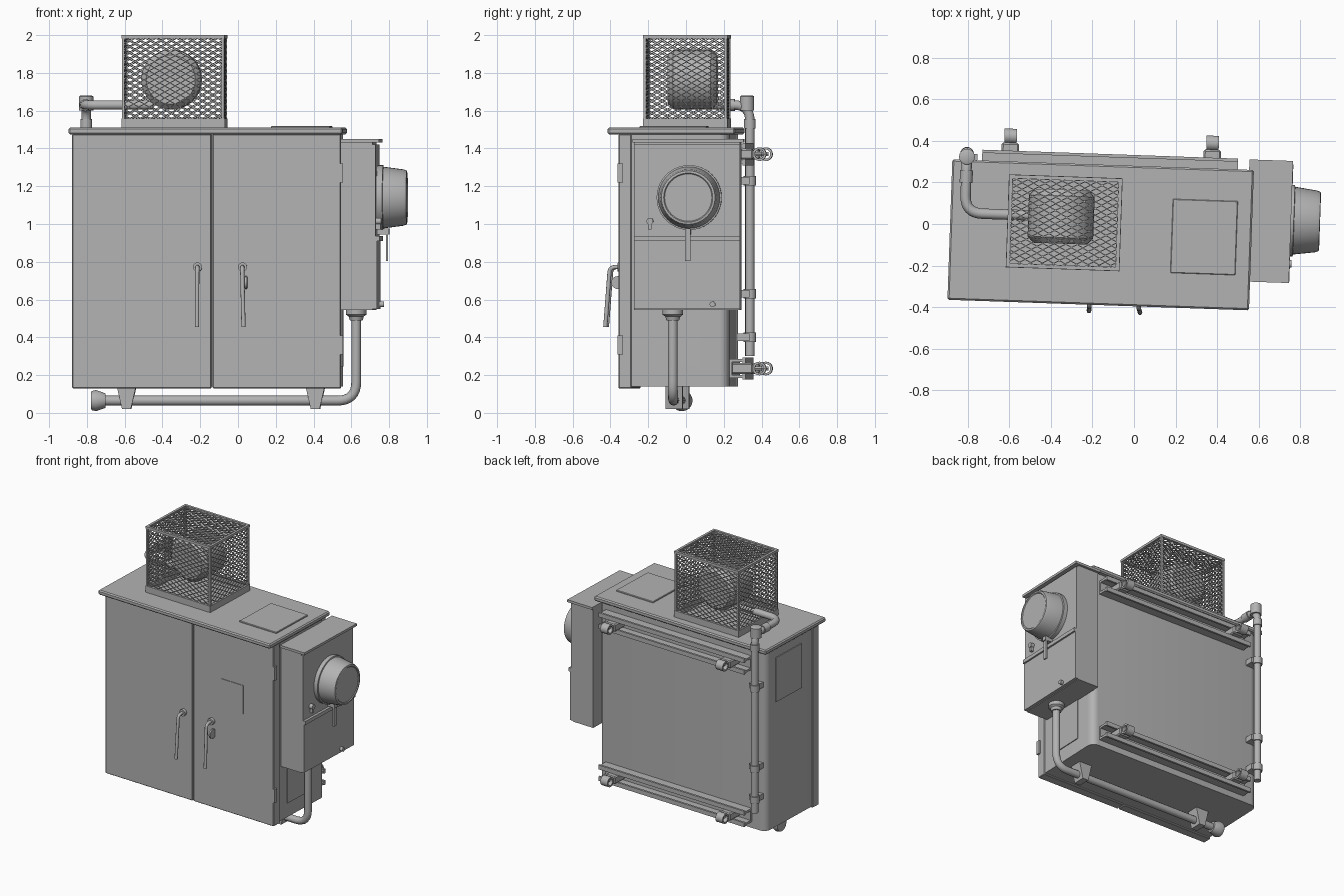
import bpy, bmesh, math
from mathutils import Vector, Matrix

if "Cube" in bpy.data.objects:
    bpy.data.objects.remove(bpy.data.objects["Cube"])

paint = bpy.data.materials.new("grey_paint")
paint.use_nodes = True
GREY = (0.45, 0.45, 0.45, 1)
paint.diffuse_color = GREY
paint.node_tree.nodes["Principled BSDF"].inputs["Base Color"].default_value = GREY
TURN = math.radians(-2)   # the whole cabinet stands slightly turned


def finish(name, bm, smooth=False):
    mesh = bpy.data.meshes.new(name)
    bm.to_mesh(mesh)
    bm.free()
    ob = bpy.data.objects.new(name, mesh)
    bpy.context.collection.objects.link(ob)
    mesh.materials.append(paint)
    ob.rotation_euler.z = TURN
    if smooth:
        shade(ob)
    return ob


def shade(ob):
    bpy.ops.object.select_all(action='DESELECT')
    ob.select_set(True)
    bpy.context.view_layer.objects.active = ob
    bpy.ops.object.shade_smooth_by_angle(angle=math.radians(35))


def add_box(bm, x, y, z):
    """Box from (min, max) pairs."""
    mid = Vector([(a + b) / 2 for a, b in (x, y, z)])
    size = [b - a for a, b in (x, y, z)]
    return bmesh.ops.create_cube(bm, size=1, matrix=Matrix.Translation(mid) @ Matrix.Diagonal((*size, 1)))


def box(name, x, y, z, bevel=0):
    bm = bmesh.new()
    add_box(bm, x, y, z)
    if bevel:
        bmesh.ops.bevel(bm, geom=bm.edges[:], offset=bevel, segments=1, affect='EDGES')
    return finish(name, bm)


def lathe(name, centre, axis, profile, steps=32):
    """Spin (distance, radius) points around an axis."""
    bm = bmesh.new()
    pts = [bm.verts.new((r, 0, d)) for d, r in profile]
    edges = [bm.edges.new(p) for p in zip(pts, pts[1:])]
    bmesh.ops.spin(bm, geom=pts + edges, axis=(0, 0, 1), cent=(0, 0, 0), angle=math.tau, steps=steps)
    bmesh.ops.remove_doubles(bm, verts=bm.verts[:], dist=1e-4)
    bmesh.ops.recalc_face_normals(bm, faces=bm.faces[:])
    turn = Vector((0, 0, 1)).rotation_difference(Vector(axis)).to_matrix().to_4x4()
    bm.transform(Matrix.Translation(centre) @ turn)
    return finish(name, bm, True)


def rod(name, centre, axis, r, length, steps=20):
    h = length / 2
    return lathe(name, centre, axis, [(-h, 0), (-h, r), (h, r), (h, 0)], steps)


def tube(name, points, r, fillet):
    """Round pipe along a path with rounded corners."""
    pts = [Vector(p) for p in points]
    path = [pts[0]]
    for a, b, c in zip(pts, pts[1:], pts[2:]):
        p, q = b + (a - b).normalized() * fillet, b + (c - b).normalized() * fillet
        for i in range(9):
            t = i / 8
            path.append(p.lerp(b, t).lerp(b.lerp(q, t), t))
    path.append(pts[-1])
    curve = bpy.data.curves.new(name, 'CURVE')
    curve.dimensions = '3D'
    curve.bevel_depth, curve.bevel_resolution, curve.use_fill_caps = r, 4, True
    spline = curve.splines.new('POLY')
    spline.points.add(len(path) - 1)
    for sp, co in zip(spline.points, path):
        sp.co = (*co, 1)
    ob = bpy.data.objects.new(name, curve)
    bpy.context.collection.objects.link(ob)
    curve.materials.append(paint)
    ob.rotation_euler.z = TURN
    bpy.ops.object.select_all(action='DESELECT')
    ob.select_set(True)
    bpy.context.view_layer.objects.active = ob
    bpy.ops.object.convert(target='MESH')
    shade(bpy.context.object)


def mesh_panel(name, origin, u, v, w, h, dw=0.055, dh=0.032):
    """Expanded metal: tiled diamonds inset to open holes, trimmed to a rectangle."""
    bm = bmesh.new()
    for j in range(int(2 * h / dh) + 2):
        for i in range(int(w / dw) + 2):
            cx, cy = (i + (j % 2) / 2) * dw, j * dh / 2
            bm.faces.new([bm.verts.new((cx + a * dw / 2, cy + b * dh / 2, 0))
                          for a, b in ((1, 0), (0, 1), (-1, 0), (0, -1))])
    bmesh.ops.remove_doubles(bm, verts=bm.verts[:], dist=1e-4)
    cells = bm.faces[:]
    bmesh.ops.inset_individual(bm, faces=cells, thickness=0.0035)
    bmesh.ops.delete(bm, geom=cells, context='FACES')
    for co, no in (((0, 0, 0), (-1, 0, 0)), ((w, 0, 0), (1, 0, 0)), ((0, 0, 0), (0, -1, 0)), ((0, h, 0), (0, 1, 0))):
        bmesh.ops.bisect_plane(bm, geom=bm.verts[:] + bm.edges[:] + bm.faces[:],
                               plane_co=co, plane_no=no, clear_outer=True)
    u, v = Vector(u), Vector(v)
    frame = Matrix((u, v, u.cross(v))).transposed().to_4x4()
    bm.transform(Matrix.Translation(origin) @ frame)
    ob = finish(name, bm)
    mod = ob.modifiers.new("thickness", 'SOLIDIFY')
    mod.thickness, mod.offset = 0.006, 0


# Cabinet body with rounded rear corners
bm = bmesh.new()
add_box(bm, (-0.86, 0.55), (-0.29, 0.247), (0.14, 1.48))
rear = [e for e in bm.edges if all(v.co.y > 0.2 for v in e.verts)
        and abs(e.verts[0].co.z - e.verts[1].co.z) > 0.5]
bmesh.ops.bevel(bm, geom=rear, offset=0.05, segments=6, profile=0.5, affect='EDGES')
finish("cabinet_body", bm, True)

# Doors, lid and plates
box("left_hand_door", (-0.867, -0.131), (-0.338, -0.27), (0.13, 1.475), 0.004)
box("right_hand_door", (-0.123, 0.556), (-0.338, -0.27), (0.13, 1.475), 0.004)
box("lid", (-0.885, 0.568), (-0.396, 0.28), (1.475, 1.51), 0.008)
box("lid_panel", (0.183, 0.496), (-0.229, 0.127), (1.505, 1.519), 0.003)
box("door_label", (0.115, 0.302), (-0.342, -0.335), (0.9, 1.11))
box("left_side_plate", (-0.866, -0.855), (-0.15, 0.14), (1.07, 1.4))
box("right_side_plate", (0.545, 0.556), (-0.18, 0.09), (0.245, 0.6))
for z in (0.36, 1.27):
    box("door_hinge", (0.55, 0.568), (-0.343, -0.315), (z - 0.05, z + 0.05))

# Door handles
for x, lean in ((-0.202, 0), (0.036, 0.008)):
    rod("handle_boss", (x, -0.348, 0.772), (0, 1, 0), 0.024, 0.024)
    tube("door_handle", [(x, -0.34, 0.772), (x, -0.402, 0.772), (x + lean, -0.426, 0.455)], 0.011, 0.03)
rod("lock_tab", (0.055, -0.36, 0.69), (1, 0, 0), 0.034, 0.012)

# Mesh cage around the siren
X, Y, Z = (-0.6, -0.072), (-0.22, 0.208), (1.52, 2.0)
bm = bmesh.new()
for low, high, t in ((1.51, 1.558, 0.02), (1.982, 2.0, 0.018)):
    for s in Y:
        add_box(bm, X, (s - t / 2, s + t / 2), (low, high))
    for s in X:
        add_box(bm, (s - t / 2, s + t / 2), (Y[0] - t / 2, Y[1] + t / 2), (low, high))
for x in X:
    for y in Y:
        add_box(bm, (x - 0.007, x + 0.007), (y - 0.007, y + 0.007), Z)
finish("cage_frame", bm)
W, D, H = X[1] - X[0], Y[1] - Y[0], 0.43
for y in Y:
    mesh_panel("cage_mesh_long", (X[0], y, 1.555), (1, 0, 0), (0, 0, 1), W, H)
for x in X:
    mesh_panel("cage_mesh_short", (x, Y[0], 1.555), (0, 1, 0), (0, 0, 1), D, H)
mesh_panel("cage_mesh_top", (X[0], Y[0], 1.99), (1, 0, 0), (0, 1, 0), W, D)
lathe("siren_drum", (-0.352, 0.023, 1.765), (0, 1, 0),
      [(-0.13, 0), (-0.13, 0.13), (-0.1, 0.158), (0.1, 0.158), (0.13, 0.13), (0.13, 0)])

# Conduit from the siren down the rear
PX, PY = -0.815, 0.31
tube("siren_conduit", [(-0.45, 0.024, 1.63), (PX, 0.024, 1.63), (PX, PY, 1.63), (PX, PY, 0.3)], 0.025, 0.085)
rod("conduit_sleeve", (PX, 0.2, 1.63), (0, 1, 0), 0.031, 0.06)
rod("conduit_sleeve", (PX, PY, 1.53), (0, 0, 1), 0.031, 0.05)
lathe("conduit_elbow", (PX, PY - 0.015, 1.635), (0, 0, 1),
      [(-0.035, 0), (-0.035, 0.038), (0.04, 0.038), (0.045, 0.03), (0.045, 0)])
for z in (0.4, 0.63, 1.23):
    rod("conduit_clamp", (PX, PY, z), (0, 0, 1), 0.033, 0.05)
    box("clamp_foot", (PX - 0.02, PX + 0.05), (0.2, PY), (z - 0.02, z + 0.02))

# Rear mounting rails with clamp rings
for z in (0.235, 1.37):
    bm = bmesh.new()
    add_box(bm, (-0.742, 0.49), (0.24, 0.26), (z - 0.05, z + 0.05))
    for s in (-1, 1):
        add_box(bm, (-0.742, 0.49), (0.25, 0.325), (z + s * 0.043 - 0.008, z + s * 0.043 + 0.008))
        add_box(bm, (-0.742, 0.49), (0.317, 0.332), (z + s * 0.043 - 0.016, z + s * 0.043 + 0.016))
    finish("mounting_rail", bm)
    for x in (-0.608, 0.365):
        box("ring_block", (x - 0.042, x + 0.042), (0.25, 0.37), (z - 0.028, z + 0.028), 0.008)
        lathe("clamp_ring", (x, 0.402, z), (1, 0, 0),
              [(-0.03, 0.024), (-0.03, 0.036), (0.03, 0.036), (0.03, 0.024), (-0.03, 0.024)])
        rod("clamp_bolt", (x, 0.38, z), (0, 1, 0), 0.012, 0.07, 6)

# Meter box on the right side
box("meter_box", (0.55, 0.722), (-0.25, 0.312), (0.545, 1.435))
box("meter_box_cap", (0.545, 0.755), (-0.258, 0.33), (1.432, 1.45))
box("meter_upper_cover", (0.72, 0.738), (-0.25, 0.312), (0.935, 1.42))
box("meter_lower_cover", (0.72, 0.745), (-0.25, 0.312), (0.55, 0.915))
box("cover_ledge", (0.72, 0.757), (-0.25, 0.312), (0.91, 0.937))
lathe("meter", (0.735, 0.043, 1.14), (1, 0, 0),
      [(0, 0), (0, 0.172), (0.033, 0.172), (0.035, 0.163), (0.14, 0.149),
       (0.158, 0.142), (0.16, 0.13), (0.155, 0.125), (0.155, 0)], 40)
box("seal_tag", (0.783, 0.793), (0.022, 0.052), (0.805, 0.95))
box("seal_bracket", (0.735, 0.8), (0.022, 0.052), (0.945, 0.975))
rod("lock_barrel", (0.75, -0.165, 1.015), (1, 0, 0), 0.018, 0.03)
box("lock_pin", (0.735, 0.76), (-0.174, -0.156), (0.97, 1.01))
rod("cover_knob", (0.752, 0.167, 0.575), (1, 0, 0), 0.015, 0.03)

# Supply conduit below the cabinet
CY, CZ = -0.048, 0.065
tube("supply_conduit", [(0.628, CY, 0.55), (0.628, CY, CZ), (-0.73, CY, CZ)], 0.026, 0.1)
lathe("box_connector", (0.628, CY, 0.49), (0, 0, 1),
      [(0, 0), (0, 0.034), (0.02, 0.04), (0.03, 0.054), (0.056, 0.054), (0.056, 0)])
lathe("end_fitting", (-0.76, CY, CZ), (1, 0, 0),
      [(-0.015, 0), (-0.015, 0.05), (0.01, 0.056), (0.06, 0.038), (0.06, 0)])
for x in (-0.588, 0.412):
    bm = bmesh.new()
    add_box(bm, (x - 0.052, x + 0.052), (CY - 0.045, CY + 0.045), (0.02, 0.145))
    for v in bm.verts:
        if v.co.z < 0.1:
            v.co.x = x + (v.co.x - x) * 0.45
    finish("conduit_strap", bm)
